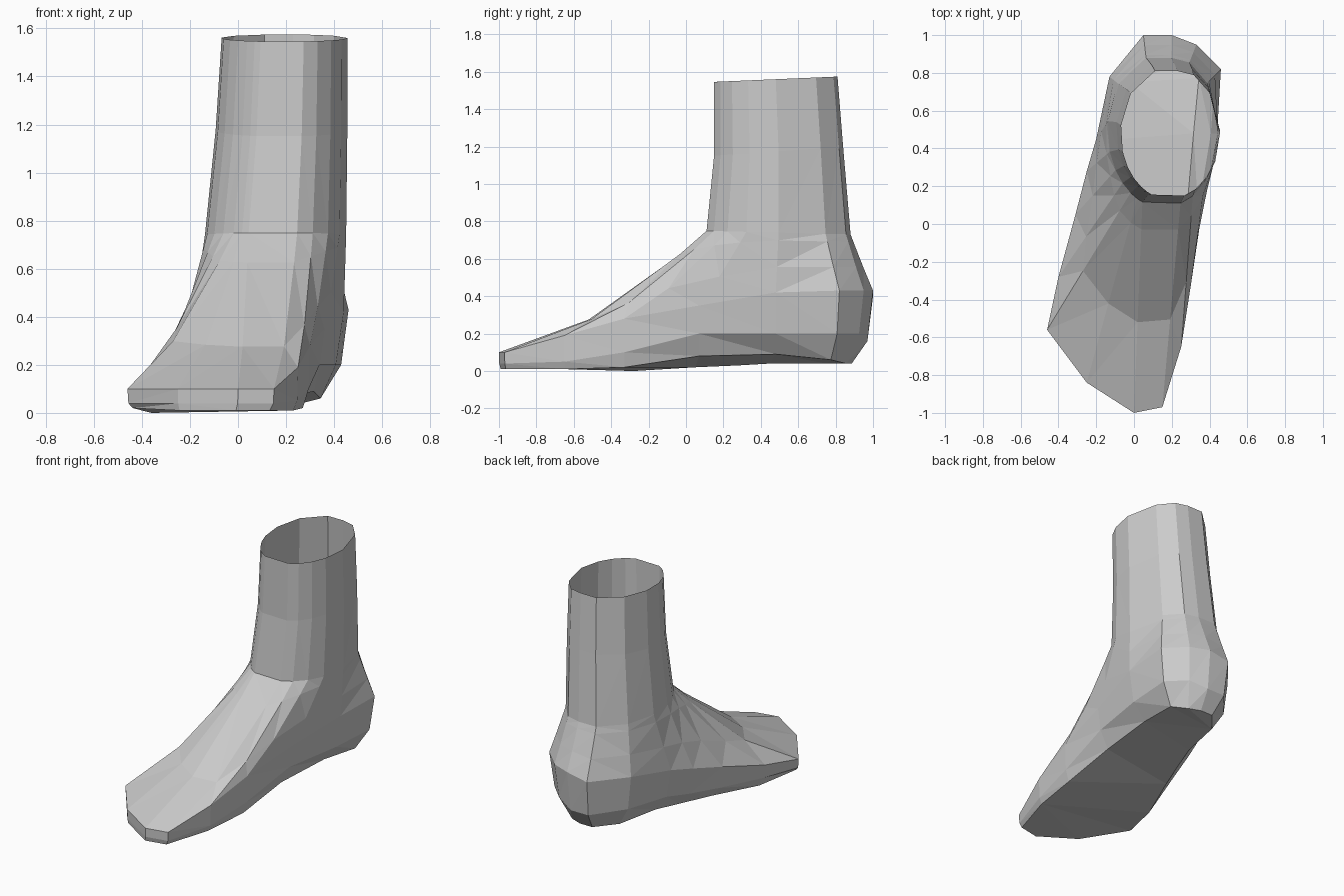
import bpy, bmesh, math
from mathutils import Vector

if "Cube" in bpy.data.objects:
    bpy.data.objects.remove(bpy.data.objects["Cube"])

# Columns around the foot, from the toe round the inner side to the heel and back:
# widest outline (x, y, z), height of lower band, height of sole edge, angle on the leg
COLUMNS = [
    (0.00, -1.00, .10, .04, .01, -112), (0.15, -0.97, .10, .04, .01, -72),
    (0.25, -0.65, .19, .05, .01, -58), (0.30, -0.33, .28, .10, .02, -42),
    (0.36, 0.07, .35, .20, .08, -25), (0.44, 0.48, .42, .20, .09, 0),
    (0.46, 0.82, .43, .20, .06, 38), (0.33, 0.95, .43, .20, .04, 62),
    (0.20, 1.00, .43, .16, .04, 82), (0.05, 1.00, .40, .16, .04, 108),
    (-0.13, 0.78, .40, .17, .04, 143), (-0.20, 0.45, .34, .15, .04, 173),
    (-0.25, 0.28, .30, .12, .03, 196), (-0.31, 0.05, .24, .09, .02, 211),
    (-0.40, -0.28, .15, .06, .00, 223), (-0.46, -0.56, .10, .04, .02, 234),
    (-0.25, -0.84, .10, .04, .01, 242)]


def inset(col, z, heel, toe):
    """Pull an outline point towards the middle line of the foot."""
    x, y = col[0], col[1]
    cy = max(-0.85, min(0.7, y))
    k = max(0, min(1, (y + 0.4) / 0.8))
    s = toe + (heel - toe) * k
    cx = 0.02 + 0.19 * cy
    return Vector((cx + (x - cx) * s, cy + (y - cy) * s, z))


def leg_ring(x0, x1, y0, y1, z_front, z_back):
    """Oval ring around the leg, tilted from front to back."""
    ring = []
    for col in COLUMNS:
        a = math.radians(col[5])
        s = math.sin(a)
        y = (y0 + y1) / 2 + (y1 - y0) / 2 * max(-1, min(1, s * 1.06))
        x = (x0 + x1) / 2 + (x1 - x0) / 2 * math.cos(a)
        ring.append(Vector((x, y, z_front + (z_back - z_front) * (s + 1) / 2)))
    return ring


def instep_ring(low, high, t, z_toe):
    """Ring between foot and ankle; the slope is hollow over the toes."""
    ring = []
    for a, b in zip(low, high):
        p = a.lerp(b, t)
        reach = min(1, (a - b).xy.length / 1.1)
        f = t + (z_toe - t) * reach
        p.z = a.z + (b.z - a.z) * f
        ring.append(p)
    return ring


sole = [inset(c, c[4], 0.62, 0.94) for c in COLUMNS]
band = [inset(c, c[3], 0.90, 0.99) for c in COLUMNS]
wide = [Vector(c[:3]) for c in COLUMNS]
ankle = leg_ring(-.14, .45, .11, .88, .75, .73)
rings = [sole, band, wide,
         instep_ring(wide, ankle, .43, .27),
         instep_ring(wide, ankle, .87, .81),
         ankle,
         leg_ring(-.095, .455, .15, .84, 1.15, 1.2),
         leg_ring(-.07, .455, .15, .81, 1.545, 1.575)]

# Foot shell: skin the rings, close the sole, leave the top open
bm = bmesh.new()
loops = [[bm.verts.new(p) for p in r] for r in rings]
n = len(COLUMNS)
for lo, hi in zip(loops, loops[1:]):
    for i in range(n):
        j = (i + 1) % n
        bm.faces.new((lo[i], lo[j], hi[j], hi[i]))
bm.faces.new(loops[0][::-1])
bmesh.ops.triangulate(bm, faces=bm.faces[:])
mesh = bpy.data.meshes.new("foot")
bm.to_mesh(mesh)
bm.free()
bpy.context.collection.objects.link(bpy.data.objects.new("foot", mesh))
